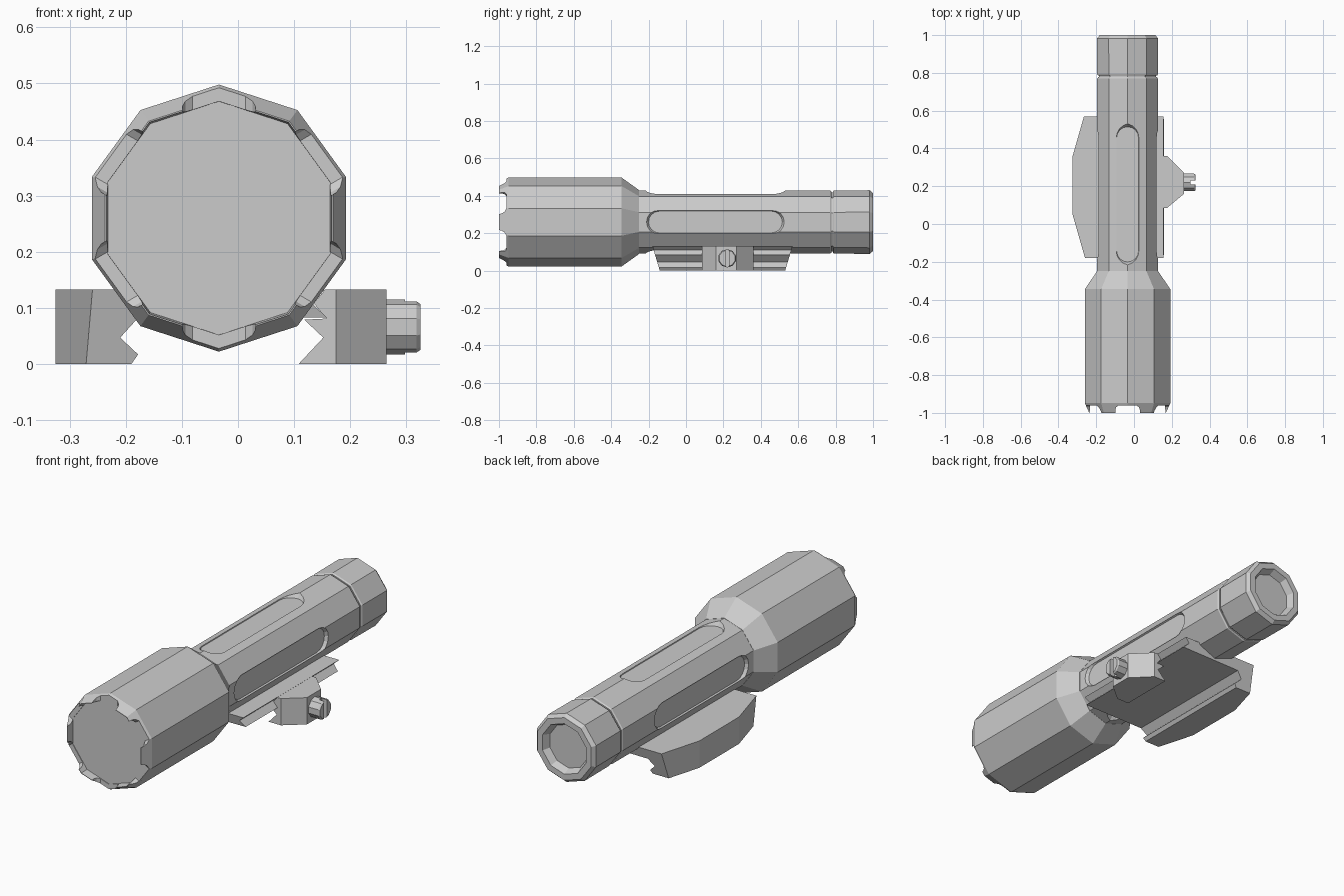
import bpy, bmesh
from math import sin, cos, pi, radians
from mathutils import Vector

if "Cube" in bpy.data.objects:
    bpy.data.objects.remove(bpy.data.objects["Cube"])

AX, AZ = -0.034, 0.26          # axis of the light (runs along y)


def loft(name, groups):
    """Each group is a list of equal-length loops, skinned and capped at both ends."""
    bm = bmesh.new()
    for loops in groups:
        rings = [[bm.verts.new(p) for p in loop] for loop in loops]
        n = len(rings[0])
        for a, b in zip(rings, rings[1:]):
            for i in range(n):
                j = (i + 1) % n
                bm.faces.new((a[i], a[j], b[j], b[i]))
        bm.faces.new(rings[0][::-1])
        bm.faces.new(rings[-1])
    bmesh.ops.recalc_face_normals(bm, faces=bm.faces)
    me = bpy.data.meshes.new(name)
    bm.to_mesh(me)
    bm.free()
    ob = bpy.data.objects.new(name, me)
    bpy.context.collection.objects.link(ob)
    return ob


def ring(r, y):
    return [(AX + r * cos(radians(90 + 36 * i)), y, AZ + r * sin(radians(90 + 36 * i)))
            for i in range(10)]


def lathe(name, profile):
    return loft(name, [[ring(r, y) for r, y in profile]])


def polar(angle, h, v, y):
    """Point at radial height h, tangential offset v, around the light axis."""
    c, s = cos(angle), sin(angle)
    return (AX + h * c - v * s, y, AZ + h * s + v * c)


def cut(ob, cutter):
    cutter.hide_render = True
    m = ob.modifiers.new("cut", 'BOOLEAN')
    m.operation, m.solver, m.object = 'DIFFERENCE', 'EXACT', cutter
    dg = bpy.context.evaluated_depsgraph_get()
    dg.update()
    me = bpy.data.meshes.new_from_object(ob.evaluated_get(dg))
    ob.modifiers.clear()
    ob.data = me
    bpy.data.objects.remove(cutter)


def slice_off(ob, point, normal):
    """Remove the side the normal points to and cap the opening."""
    bm = bmesh.new()
    bm.from_mesh(ob.data)
    res = bmesh.ops.bisect_plane(bm, geom=bm.verts[:] + bm.edges[:] + bm.faces[:],
                                 plane_co=Vector(point), plane_no=Vector(normal),
                                 clear_outer=True)
    edges = [e for e in res['geom_cut'] if isinstance(e, bmesh.types.BMEdge)]
    bmesh.ops.holes_fill(bm, edges=edges, sides=0)
    bmesh.ops.recalc_face_normals(bm, faces=bm.faces)
    bm.to_mesh(ob.data)
    bm.free()


# Head with chamfered, notched rim around the lens
head = lathe("head", [(.208, -.957), (.211, -1), (.2135, -1), (.238, -.948),
                      (.238, -.345), (.17, -.25)])
notch = [(-.065, -1.1), (-.065, -.985), (-.06, -.97), (-.047, -.96),
         (.047, -.96), (.06, -.97), (.065, -.985), (.065, -1.1)]
cut(head, loft("notch_cutter", [[[polar(radians(30 + 60 * k), h, v, y) for v, y in notch]
                                 for h in (.15, .3)] for k in range(6)]))

# Body tube with four long rounded pockets
body = lathe("body_tube", [(.169, -.252), (.169, .77), (.164, .777)])


def stadium(angle, h, w, half):
    pts = []
    for end in (1, -1):
        for i in range(9):
            t = -pi / 2 + pi * i / 8
            pts.append(polar(angle, h, end * w * sin(t),
                             .157 + end * (half - w + w * cos(t))))
    return pts


cut(body, loft("pocket_cutter", [[stadium(k * pi / 2, .146, .058, .358),
                                  stadium(k * pi / 2, .2, .083, .395)] for k in range(4)]))

# Tail cap, groove and recessed button
lathe("groove", [(.158, .765), (.158, .8)])
lathe("tail_cap", [(.164, .785), (.169, .792), (.17, .982), (.155, 1), (.125, 1),
                   (.108, .965)])

# Mount plate with the fixed jaw; its ends lean inward toward the bottom
profile = [(-.325, 0), (-.19, 0), (-.178, .017), (-.21, .047), (-.18, .08),
           (.158, .083), (.13, .11), (.155, .133), (-.325, .133)]
plate = loft("mount_plate", [[[(x, .195 + s * (.335 + .04 * z / .133), z)
                               for x, z in profile] for s in (-1, 1)]])
slice_off(plate, (-.325, .36, 0), (-.21, .06, 0))
slice_off(plate, (-.325, .05, 0), (-.21, -.06, 0))

# Movable clamp with tapered outer corners
clamp = [(.108, 0), (.152, .047), (.118, .079), (.158, .081), (.135, .108),
         (.155, .1325), (.265, .1325), (.265, 0)]
jaw = loft("clamp_jaw", [[[(x, y, z) for x, z in clamp] for y in (.085, .36)]])
slice_off(jaw, (.175, .36, 0), (.09, .09, 0))
slice_off(jaw, (.175, .085, 0), (.075, -.09, 0))

# Slotted clamp screw
SY, SZ = .22, .066


def screw_ring(x, r):
    return [(x, SY + r * cos(pi * i / 5 + pi / 2), SZ + r * sin(pi * i / 5 + pi / 2))
            for i in range(10)]


screw = loft("clamp_screw", [[screw_ring(.25, .049), screw_ring(.318, .049),
                              screw_ring(.325, .044)]])
cut(screw, loft("slot_cutter", [[[(x, SY - .01, z), (x, SY + .01, z)]
                                 + [(x, SY + .01, z + .2), (x, SY - .01, z + .2)]
                                 for x, z in ((.298, -.03), (.35, -.03))]]))
